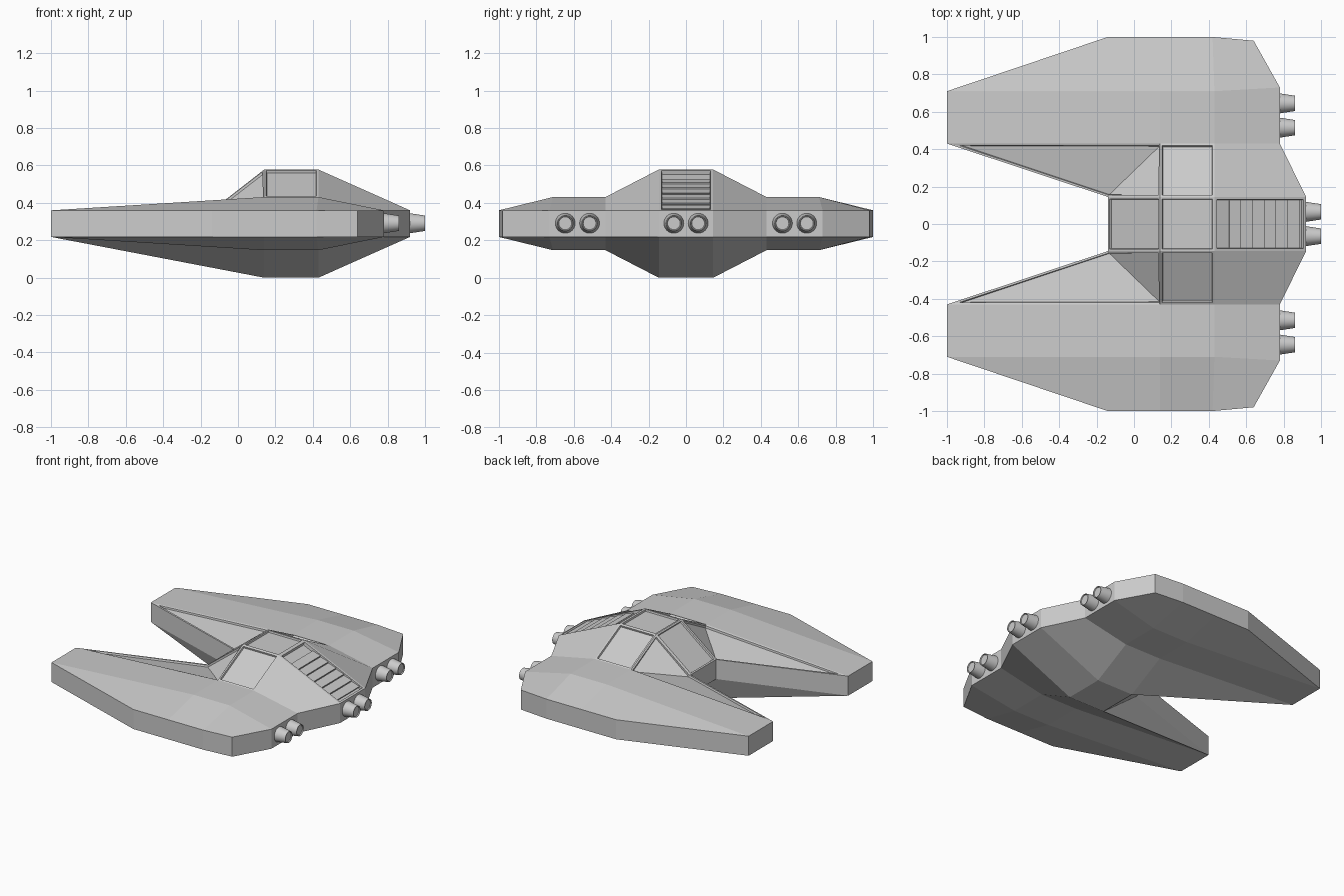
import bpy, bmesh, math

if "Cube" in bpy.data.objects:
    bpy.data.objects.remove(bpy.data.objects["Cube"])

MID = 0.289  # height of the mirror plane between upper and lower hull

# half-width grid: each row runs from the centre outwards as (x, y, height above MID)
B, W, T = 0.071, 0.142, 0.289
ROWS = [
    [(-0.14, 0.145, B), (-1.0, 0.43, B), (-1.0, 0.71, B), (-0.14, 1.0, B)],
    [(0.14, 0.145, T), (0.14, 0.43, W), (0.14, 0.71, W), (0.14, 1.0, B)],
    [(0.43, 0.145, T), (0.43, 0.43, W), (0.43, 0.71, W), (0.42, 1.0, B)],
    [(0.92, 0.145, B), (0.78, 0.43, B), (0.78, 0.73, B), (0.64, 0.98, B)],
]


def recess(bm, faces, border, depth):
    """Flat frame, then a steep step down into a panel."""
    bmesh.ops.inset_region(bm, faces=faces, thickness=border, use_even_offset=True)
    bmesh.ops.inset_region(bm, faces=faces, thickness=0.003, depth=-depth,
                           use_even_offset=True)


def build_hull():
    bm = bmesh.new()
    full = [[(x, -y, z) for x, y, z in reversed(r)] + r for r in ROWS]
    grid = {}
    for s in (1, -1):
        for i, row in enumerate(full):
            for j, (x, y, z) in enumerate(row):
                grid[s, i, j] = bm.verts.new((x, y, MID + s * z))
    panels = {}
    for s in (1, -1):
        for i in range(3):
            for j in range(7):
                a, b = grid[s, i, j], grid[s, i, j + 1]
                c, d = grid[s, i + 1, j + 1], grid[s, i + 1, j]
                if i == 0 and j in (2, 4):
                    # prong roots: valley fold above, ridge fold below
                    if (j == 4) == (s == 1):
                        tris = ((a, b, c), (a, c, d))
                    else:
                        tris = ((a, b, d), (b, c, d))
                    panels[s, i, j] = [bm.faces.new(t) for t in tris]
                else:
                    panels[s, i, j] = [bm.faces.new((a, b, c, d))]
    # vertical side band joining upper and lower hull
    ring = [(0, j) for j in range(7)] + [(i, 7) for i in range(3)]
    ring += [(3, j) for j in range(7, 0, -1)] + [(i, 0) for i in range(3, 0, -1)]
    for (i, j), (k, l) in zip(ring, ring[1:] + ring[:1]):
        bm.faces.new((grid[1, i, j], grid[1, k, l], grid[-1, k, l], grid[-1, i, j]))
    bmesh.ops.recalc_face_normals(bm, faces=bm.faces[:])
    # canopy windows, prong panels and rear grille bay
    for i, j in ((0, 3), (1, 3), (1, 2), (1, 4), (0, 2), (0, 4)):
        recess(bm, panels[1, i, j], 0.011, 0.012)
    recess(bm, panels[1, 2, 3], 0.014, 0.022)
    me = bpy.data.meshes.new("hull")
    bm.to_mesh(me)
    bm.free()
    bpy.context.collection.objects.link(bpy.data.objects.new("hull", me))


def grille_slat(n):
    x = 0.54 + 0.0625 * n
    slope = (T - B) / (0.92 - 0.43)
    z = MID + T - (x - 0.43) * slope - 0.014
    bpy.ops.mesh.primitive_cube_add(size=1, location=(x, 0, z))
    ob = bpy.context.object
    ob.name = f"grille_slat_{n + 1}"
    ob.scale = (0.066, 0.258, 0.008)
    ob.rotation_euler = (0, math.atan(slope) - 0.12, 0)


def nozzle(name, x, y):
    bpy.ops.mesh.primitive_cone_add(vertices=32, radius1=0.054, radius2=0.041,
                                    depth=0.085, location=(x + 0.0375, y, 0.291),
                                    rotation=(0, math.pi / 2, 0))
    ob = bpy.context.object
    ob.name = name
    # shallow rimmed outlet
    bm = bmesh.new()
    bm.from_mesh(ob.data)
    end = [f for f in bm.faces if f.normal.z > 0.9]
    recess(bm, end, 0.004, 0.006)
    bm.to_mesh(ob.data)
    bm.free()
    bpy.ops.object.shade_smooth_by_angle(angle=math.radians(35))


build_hull()

# louvres in the rear bay
for n in range(6):
    grille_slat(n)

# three pairs of engine nozzles
for label, x, yc in (("left", 0.78, -0.58), ("centre", 0.92, 0.0), ("right", 0.78, 0.58)):
    for k, dy in enumerate((-0.065, 0.065)):
        nozzle(f"{label}_nozzle_{k + 1}", x, yc + dy)
